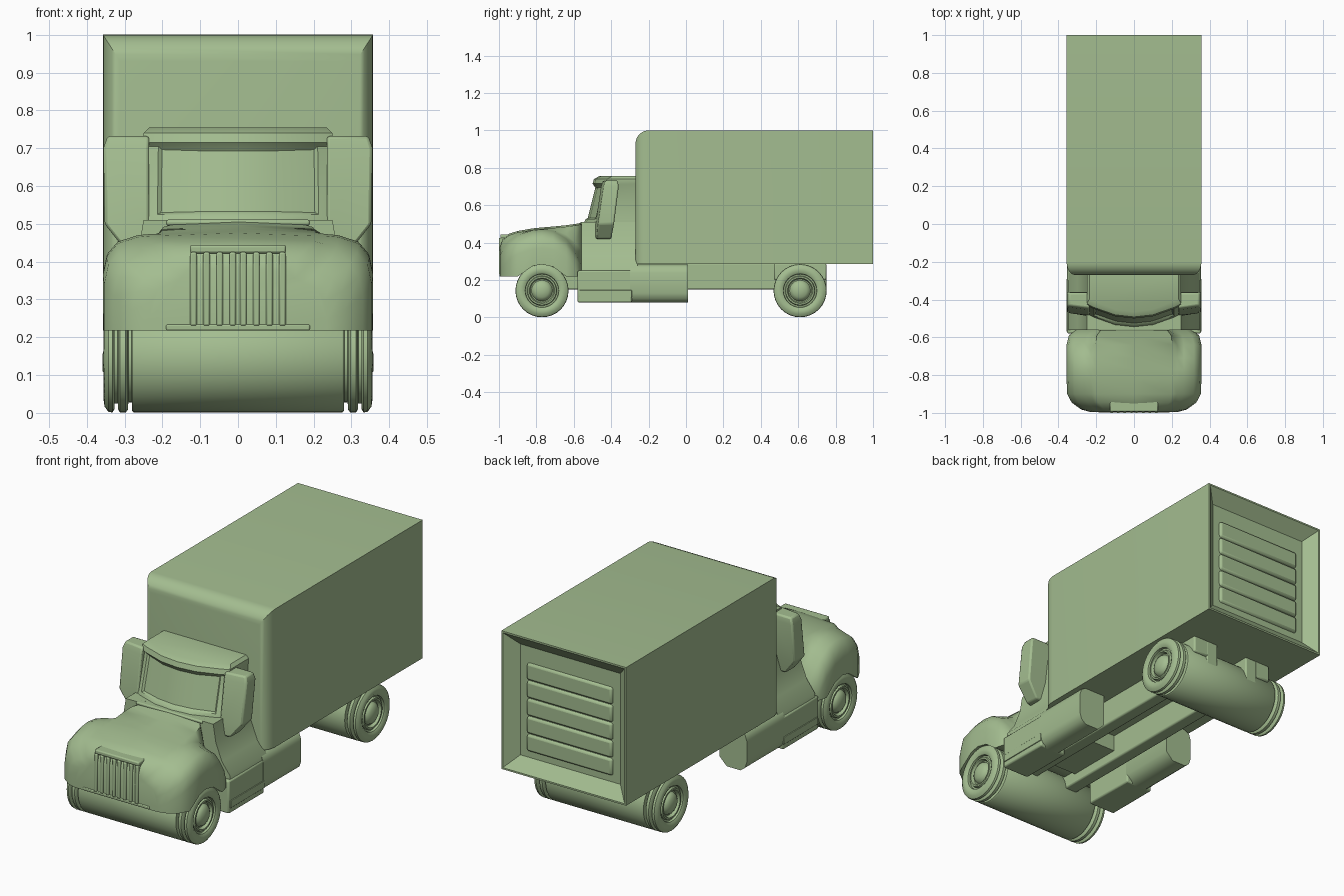
import bpy, bmesh, math

cube = bpy.data.objects.get("Cube")
if cube:
    bpy.data.objects.remove(cube)

GREEN = (0.37, 0.51, 0.28, 1)
paint = bpy.data.materials.new("sage green")
paint.use_nodes = True
paint.diffuse_color = GREEN
paint.node_tree.nodes["Principled BSDF"].inputs["Base Color"].default_value = GREEN


def finish(name, bm, angle=35, bevel=0, segments=2):
    bmesh.ops.recalc_face_normals(bm, faces=bm.faces)
    mesh = bpy.data.meshes.new(name)
    bm.to_mesh(mesh)
    bm.free()
    mesh.materials.append(paint)
    ob = bpy.data.objects.new(name, mesh)
    bpy.context.collection.objects.link(ob)
    if bevel:
        mod = ob.modifiers.new("bevel", 'BEVEL')
        mod.width, mod.segments = bevel, segments
    bpy.ops.object.select_all(action='DESELECT')
    ob.select_set(True)
    bpy.context.view_layer.objects.active = ob
    bpy.ops.object.shade_smooth_by_angle(angle=math.radians(angle))


def loft(rings):
    """Skin a list of closed rings of equal length and cap both ends."""
    bm = bmesh.new()
    rows = [[bm.verts.new(p) for p in ring] for ring in rings]
    n = len(rows[0])
    for a, b in zip(rows, rows[1:]):
        for i in range(n):
            j = (i + 1) % n
            bm.faces.new((a[i], a[j], b[j], b[i]))
    bm.faces.new(rows[0])
    bm.faces.new(rows[-1])
    bmesh.ops.recalc_face_normals(bm, faces=bm.faces)
    return bm


def box(name, x, y, z, bevel=0.0, segments=2):
    rings = [[(x[0], y[0], h), (x[1], y[0], h), (x[1], y[1], h), (x[0], y[1], h)] for h in z]
    finish(name, loft(rings), bevel=bevel, segments=segments)


def mirrored(half, y):
    """Symmetric section from a half outline that ends on the centre line."""
    return [(x, y, z) for x, z in half] + [(-x, y, z) for x, z in half[-2::-1]]


SIDES = (("left", 1), ("right", -1))

# Cargo body: rounded front edges, recessed rear panel
rings = []
for k in range(7):
    t = math.pi / 2 * (1 - k / 6)
    shrink = 1 - math.cos(t)
    w, top, y = 0.357 - 0.045 * shrink, 1 - 0.07 * shrink, -0.2 - 0.07 * math.sin(t)
    rings.append([(w, y, 0.285), (w, y, top), (-w, y, top), (-w, y, 0.285)])
rings.append([(x, 1, z) for x, y, z in rings[-1]])
bm = loft(rings)
rear = [f for f in bm.faces if f.normal.y > 0.9]
bmesh.ops.inset_region(bm, faces=rear, thickness=0.012)
bmesh.ops.inset_region(bm, faces=rear, thickness=0.088, depth=-0.055)
finish("cargo_body", bm)

# Roller door slats on the recessed panel
for i in range(5):
    z = 0.39 + i * 0.092
    box("door_slat_%d" % (i + 1), (-0.245, 0.245), (0.93, 0.957), (z, z + 0.088), 0.012)

# Hood and front fenders in one body: y, half width, fender top, hood top
stations = [
    (-0.994, 0.235, 0.345, 0.385), (-0.982, 0.28, 0.37, 0.42), (-0.945, 0.33, 0.41, 0.448),
    (-0.9, 0.354, 0.44, 0.462), (-0.82, 0.357, 0.465, 0.476), (-0.77, 0.357, 0.47, 0.481),
    (-0.71, 0.357, 0.462, 0.486), (-0.64, 0.357, 0.42, 0.493), (-0.59, 0.345, 0.355, 0.5),
    (-0.555, 0.30, 0.29, 0.507)]
AXLE_Z, FRONT_Y, REAR_Y = 0.143, -0.77, 0.61
rings = []
for y, w, zf, zc in stations:
    arch = 0.141 ** 2 - (y - FRONT_Y) ** 2
    b = max(0.218, AXLE_Z + math.sqrt(max(arch, 0)))
    half = [(w, b), (w, max(b + 0.02, zf - 0.1)), (w * 0.97, zf - 0.05), (w * 0.89, zf - 0.017),
            (w * 0.74, zf), (w * 0.64, zf + 0.3 * (zc - zf)), (w * 0.57, zc - 0.008), (0, zc)]
    rings.append(mirrored(half, y))
finish("hood_and_fenders", loft(rings), angle=50)

# Grille: vertical bars, header and lower lip
for side, s in SIDES:
    for i in range(4):
        x = s * (0.014 + i * 0.0345)
        box("grille_bar_%s_%d" % (side, i + 1), (x - 0.009, x + 0.009), (-1, -0.95), (0.23, 0.425), 0.005)
box("grille_header", (-0.127, 0.127), (-0.993, -0.93), (0.422, 0.444), 0.006)
box("grille_lip", (-0.19, 0.19), (-0.998, -0.96), (0.218, 0.234), 0.004)

# Cab: bowed windscreen, recessed glass
levels = [(0.28, -0.56, 0.25), (0.5, -0.55, 0.25), (0.525, -0.537, 0.248), (0.705, -0.492, 0.245),
          (0.715, -0.5, 0.25), (0.74, -0.492, 0.25), (0.755, -0.465, 0.235)]
rings = []
for z, y, w in levels:
    ring = [(w * k, y + 0.07 * k * k, z) for k in (-1, -0.86, -0.4, 0, 0.4, 0.86, 1)]
    rings.append(ring + [(w, -0.26, z), (-w, -0.26, z)])
bm = loft(rings)
glass = []
for f in bm.faces:
    c = f.calc_center_median()
    if f.normal.y < -0.5 and 0.53 < c.z < 0.7 and abs(c.x) < 0.2:
        glass.append(f)
bmesh.ops.inset_region(bm, faces=glass, thickness=0.01, depth=-0.01)
finish("cab", bm)

# Cab doors flaring out to the running boards
door = [(0.352, 0.2), (0.345, 0.27), (0.3, 0.33), (0.265, 0.42), (0.25, 0.51), (0, 0.51)]
finish("cab_lower", loft([mirrored(door, -0.56), mirrored(door, -0.26)]))

# Cowl under the windscreen
box("cowl_vent", (-0.19, 0.19), (-0.565, -0.53), (0.495, 0.511), 0.006)

for side, s in SIDES:
    # Tall tapered mirror
    rings = []
    for z, x, y0, y1 in [(0.42, 0.29, -0.49, -0.4), (0.5, 0.353, -0.485, -0.385),
                         (0.7, 0.356, -0.455, -0.36), (0.732, 0.345, -0.445, -0.365)]:
        rings.append([(s * 0.235, y0, z), (s * x, y0 + 0.015, z), (s * x, y1, z), (s * 0.235, y1, z)])
    finish("mirror_" + side, loft(rings), bevel=0.008)

    # Running board with step plate
    box("running_board_" + side, sorted((s * 0.2, s * 0.354)), (-0.58, -0.29), (0.08, 0.25), 0.008)
    box("step_plate_" + side, sorted((s * 0.35, s * 0.358)), (-0.57, -0.29), (0.108, 0.146), 0.002)

    # Fuel tank with a rounded cross-section
    section = [(0.2, 0.283), (0.32, 0.283), (0.345, 0.27), (0.355, 0.24), (0.355, 0.13),
               (0.345, 0.1), (0.32, 0.08), (0.24, 0.08), (0.2, 0.12)]
    finish("fuel_tank_" + side, loft([[(s * x, y, z) for x, z in section] for y in (-0.3, 0.01)]), angle=50)

    # Chassis rail and rear spring mount
    box("chassis_rail_" + side, sorted((s * 0.09, s * 0.16)), (-0.75, 0.75), (0.15, 0.29), 0.008)
    box("spring_mount_" + side, sorted((s * 0.15, s * 0.24)), (0.47, 0.75), (0.2, 0.29), 0.008)

# Wheels: full-width drum with twin tyres, dished rim and domed hub at each end
profile = [(0.275, 0.142), (0.28, 0.138), (0.281, 0.115), (0.29, 0.115), (0.291, 0.134), (0.297, 0.142),
           (0.312, 0.142), (0.317, 0.134), (0.318, 0.118), (0.326, 0.118), (0.327, 0.134), (0.332, 0.142),
           (0.343, 0.14), (0.353, 0.126), (0.356, 0.105), (0.347, 0.09), (0.335, 0.088), (0.335, 0.08),
           (0.346, 0.076), (0.346, 0.068), (0.33, 0.062), (0.33, 0.056), (0.343, 0.05), (0.353, 0.035),
           (0.358, 0.012)]
for name, y in (("front", FRONT_Y), ("rear", REAR_Y)):
    rings = []
    for x, r in [(-x, r) for x, r in profile[::-1]] + profile:
        rings.append([(x, y + r * math.cos(t), AXLE_Z + r * math.sin(t))
                      for t in [math.tau * k / 32 for k in range(32)]])
    finish(name + "_wheels", loft(rings), angle=40)
